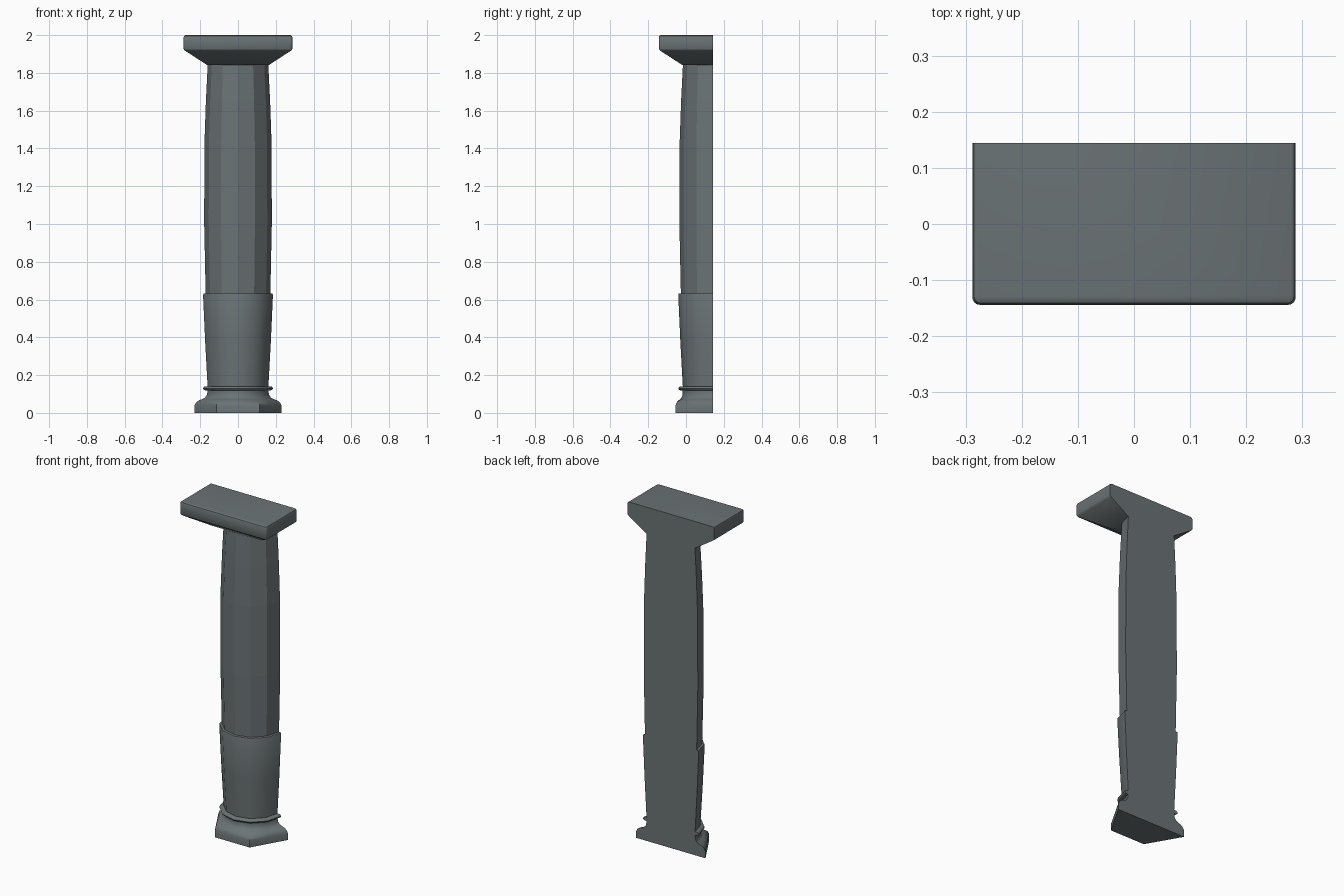
import bpy, bmesh, math

if "Cube" in bpy.data.objects:
    bpy.data.objects.remove(bpy.data.objects["Cube"])

BACK = 0.144  # flat wall plane; everything is cut in half here

stone = bpy.data.materials.new("slate grey stone")
stone.diffuse_color = (0.147, 0.172, 0.178, 1)
stone.use_nodes = True
stone.node_tree.nodes["Principled BSDF"].inputs["Base Color"].default_value = stone.diffuse_color


def half_ring(r, hexness=0.0):
    """Half of a 12-gon; hexness 1 pulls every other corner in to make a hexagon."""
    pts = []
    for i in range(7):
        a = math.radians(30 * i)
        k = 1 - (1 - math.cos(math.pi / 6)) * hexness if i % 2 else 1
        pts.append((r * k * math.cos(a), BACK - r * k * math.sin(a)))
    return pts


def half_square(h, b):
    """Front half of a square with rounded front corners."""
    arc = [(h - b + b * math.cos(t), BACK - h + b - b * math.sin(t))
           for t in (math.pi / 2 * i / 4 for i in range(5))]
    right = [(h, BACK)] + arc
    return right + [(-x, y) for x, y in reversed(right)]


def loft(name, rings, smooth_angle=None):
    """Skin a list of (z, outline) and close the back, top and bottom."""
    bm = bmesh.new()
    rows = [[bm.verts.new((x, y, z)) for x, y in pts] for z, pts in rings]
    for lo, hi in zip(rows, rows[1:]):
        n = len(lo)
        for i in range(n):
            j = (i + 1) % n
            bm.faces.new((lo[i], lo[j], hi[j], hi[i]))
    bm.faces.new(rows[0])
    bm.faces.new(rows[-1])
    bmesh.ops.recalc_face_normals(bm, faces=bm.faces)
    me = bpy.data.meshes.new(name)
    bm.to_mesh(me)
    bm.free()
    me.materials.append(stone)
    if smooth_angle:
        for p in me.polygons:
            p.use_smooth = True
        me.set_sharp_from_angle(angle=math.radians(smooth_angle))
    ob = bpy.data.objects.new(name, me)
    bpy.context.collection.objects.link(ob)
    return ob


# hexagonal base blending into the round neck
base = [(0, .23, 1), (.04, .23, 1), (.055, .222, .95), (.066, .208, .85),
        (.072, .19, .6), (.08, .175, .3), (.092, .166, .1), (.107, .162, 0),
        (.125, .162, 0)]
loft("base", [(z, half_ring(r, h)) for z, r, h in base], 40)

# thin rounded collar above the base
collar = [(.119, .162), (.12, .177), (.125, .183), (.13, .185),
          (.135, .183), (.14, .177), (.141, .162)]
loft("collar", [(z, half_ring(r)) for z, r in collar], 40)

# smooth lower drum, flaring upward to a small lip
drum = [(.12, .16), (.14, .161), (.38, .174), (.625, .185), (.631, .183), (.634, .168)]
loft("lower_drum", [(z, half_ring(r)) for z, r in drum], 40)

# faceted upper shaft with a slight swelling
shaft = [(.62, .171), (1.0, .179), (1.42, .178), (1.65, .17), (1.85, .16)]
loft("upper_shaft", [(z, half_ring(r)) for z, r in shaft])

# square capital: sloped underside and slab with softened edges
capital = [(1.842, .164, .004), (1.918, .281, .012), (1.922, .285, .013),
           (1.928, .288, .013), (1.988, .288, .013), (1.996, .285, .012),
           (2.0, .278, .008)]
loft("capital", [(z, half_square(h, b)) for z, h, b in capital], 35)
